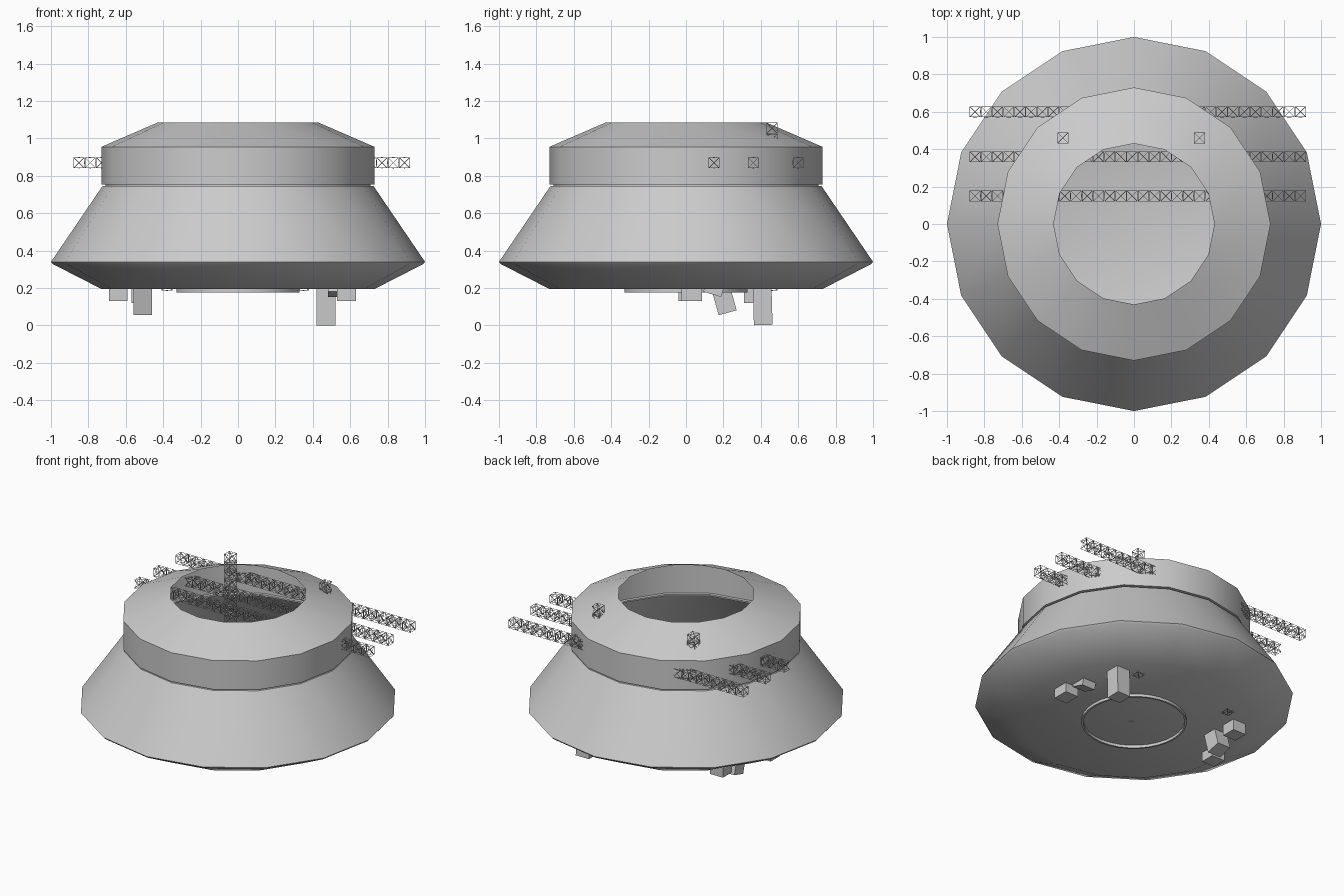
import bpy, bmesh, math
from mathutils import Matrix, Vector

cube = bpy.data.objects.get("Cube")
if cube:
    bpy.data.objects.remove(cube, do_unlink=True)

GREY = (0.6, 0.6, 0.6, 1)
grey = bpy.data.materials.new("plain_grey")
grey.use_nodes = True
grey.diffuse_color = GREY
grey.node_tree.nodes["Principled BSDF"].inputs["Base Color"].default_value = GREY


def finish(bm, name, smooth=False):
    mesh = bpy.data.meshes.new(name)
    bm.to_mesh(mesh)
    bm.free()
    mesh.materials.append(grey)
    obj = bpy.data.objects.new(name, mesh)
    bpy.context.collection.objects.link(obj)
    if smooth:
        bpy.ops.object.select_all(action='DESELECT')
        obj.select_set(True)
        bpy.context.view_layer.objects.active = obj
        bpy.ops.object.shade_smooth_by_angle(angle=math.radians(30))
    return obj


def lathe(name, profile, sides):
    """Spin a (radius, height) profile around the z axis."""
    bm = bmesh.new()
    verts = [bm.verts.new((r, 0, z)) for r, z in profile]
    edges = [bm.edges.new(pair) for pair in zip(verts, verts[1:])]
    bmesh.ops.spin(bm, geom=verts + edges, cent=(0, 0, 0), axis=(0, 0, 1),
                   angle=math.tau, steps=sides, use_duplicate=False)
    bmesh.ops.remove_doubles(bm, verts=bm.verts, dist=0.0005)
    bmesh.ops.recalc_face_normals(bm, faces=bm.faces)
    return finish(bm, name, True)


def block(name, centre, size, tilt=0):
    """Box placed by its centre and tilted about x."""
    bm = bmesh.new()
    bmesh.ops.create_cube(bm, size=1, matrix=Matrix.Translation(centre)
                          @ Matrix.Rotation(tilt, 4, 'X') @ Matrix.Diagonal((*size, 1)))
    return finish(bm, name)


def truss(name, start, axis, length, count):
    """Row of cross-braced open cells along an axis."""
    pitch = length / count
    bm = bmesh.new()
    centre = Vector(start) + Vector(axis) * pitch / 2
    bmesh.ops.create_cube(bm, size=0.056, matrix=Matrix.Translation(centre))
    bmesh.ops.poke(bm, faces=bm.faces)
    obj = finish(bm, name)
    wire = obj.modifiers.new("struts", 'WIREFRAME')
    wire.thickness = 0.003
    array = obj.modifiers.new("cells", 'ARRAY')
    array.count = count
    array.use_relative_offset = False
    array.use_constant_offset = True
    array.constant_offset_displace = Vector(axis) * pitch
    return obj


# Hollow hull: open sloping roof, collar, flared skirt, rim and floor
lathe("hull", [(0.43, 1.085), (0.73, 0.955), (0.73, 0.755), (0.708, 0.755),
               (0.708, 0.745), (0.725, 0.745), (1, 0.34), (0.99, 0.328),
               (0.73, 0.195), (0, 0.195)], 16)

# Low ring and small hub under the floor
lathe("belly_ring", [(0.33, 0.195), (0.33, 0.176), (0.318, 0.176), (0.318, 0.195)], 32)
block("hub_plate", (0, -0.025, 0.195), (0.025, 0.018, 0.008))

# Cross beams and upright posts
for i, y in enumerate((0.15, 0.36, 0.6)):
    truss(f"cross_beam_{i + 1}", (-0.88, y, 0.87), (1, 0, 0), 1.8, 30)
for side, x in (("right", -0.38), ("left", 0.35)):
    truss(f"{side}_post", (x, 0.46, 0.185), (0, 0, 1), 0.9, 15)

# Blocks hanging below the floor
block("long_block", (0.47, 0.41, 0.105), (0.1, 0.1, 0.205), 0.03)
block("left_small_block", (0.58, 0.03, 0.17), (0.1, 0.11, 0.08))
block("left_tilted_block", (0.53, 0.15, 0.2), (0.1, 0.1, 0.07), -0.29)
block("right_small_block", (-0.64, 0.01, 0.17), (0.1, 0.1, 0.08))
block("right_tilted_block", (-0.51, 0.2, 0.15), (0.1, 0.1, 0.17), 0.27)
block("right_rear_block", (-0.52, 0.36, 0.165), (0.1, 0.1, 0.09))
